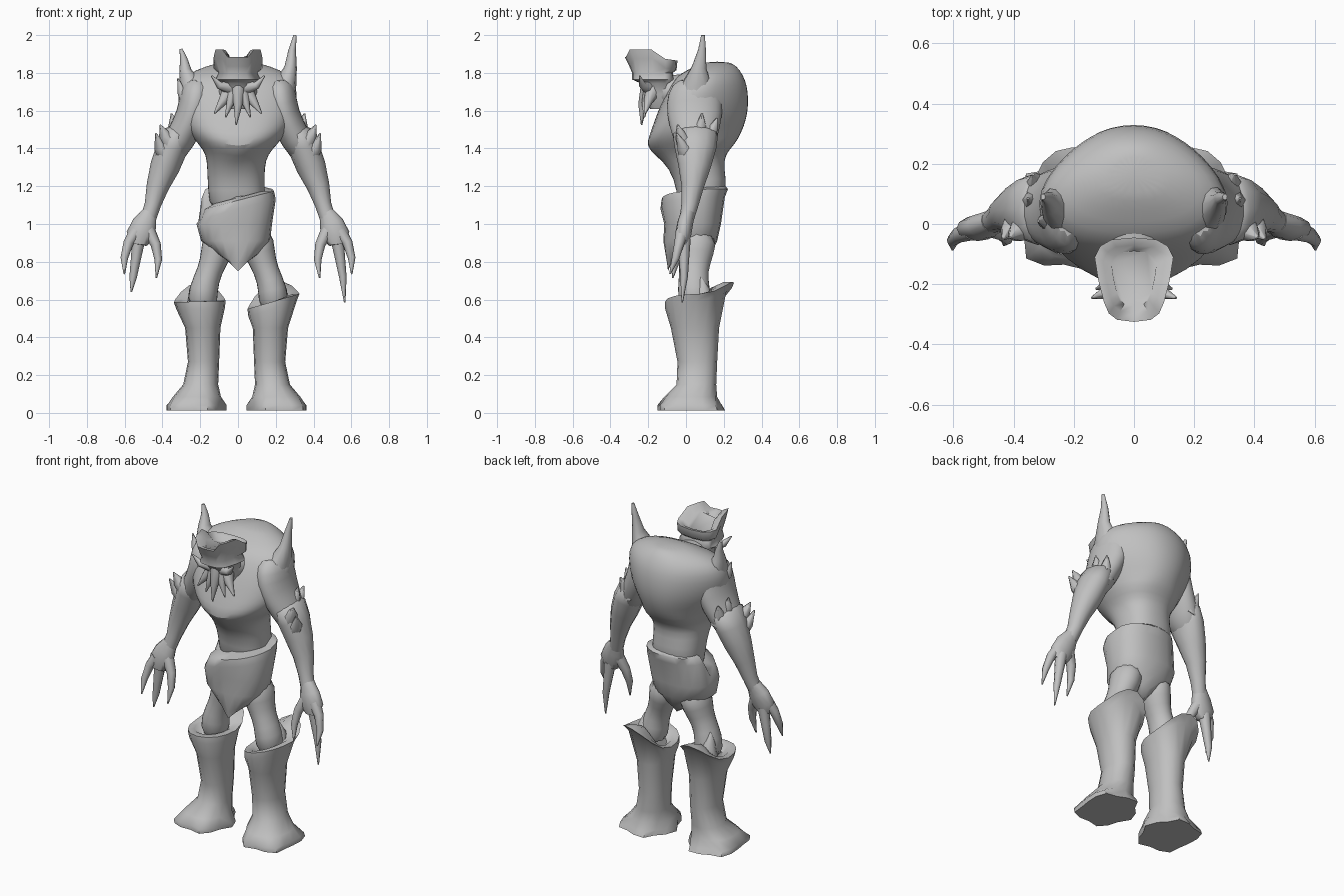
import bpy, bmesh, math
from mathutils import Vector

grey = bpy.data.materials.new("stone grey")
grey.diffuse_color = (0.53, 0.53, 0.53, 1)


def finish(name, bm, subdiv=0):
    bmesh.ops.recalc_face_normals(bm, faces=bm.faces)
    mesh = bpy.data.meshes.new(name)
    bm.to_mesh(mesh)
    bm.free()
    mesh.materials.append(grey)
    ob = bpy.data.objects.new(name, mesh)
    bpy.context.collection.objects.link(ob)
    if subdiv:
        ob.modifiers.new("smooth", 'SUBSURF').levels = subdiv
        ob.modifiers["smooth"].render_levels = subdiv
    bpy.ops.object.select_all(action='DESELECT')
    ob.select_set(True)
    bpy.context.view_layer.objects.active = ob
    bpy.ops.object.shade_smooth_by_angle(angle=math.radians(60))
    return ob


def skin(name, rings, subdiv=0):
    """Bridge a list of point rings and cap both ends."""
    bm = bmesh.new()
    vs = [[bm.verts.new(p) for p in r] for r in rings]
    n = len(vs[0])
    for a, b in zip(vs, vs[1:]):
        for i in range(n):
            j = (i + 1) % n
            bm.faces.new((a[i], a[j], b[j], b[i]))
    bm.faces.new(vs[0])
    bm.faces.new(vs[-1])
    return finish(name, bm, subdiv)


def sgnpow(v, e):
    return math.copysign(abs(v) ** e, v)


def loft(name, rows, n=16, power=0.85, shape=None, subdiv=0):
    """Level rings given as (z, x min, x max, y min, y max)."""
    rings = []
    for k, (z, x0, x1, y0, y1) in enumerate(rows):
        ring = []
        for i in range(n):
            a = 2 * math.pi * i / n
            c, s = sgnpow(math.cos(a), power), sgnpow(math.sin(a), power)
            p = Vector(((x0 + x1) / 2 + c * (x1 - x0) / 2,
                        (y0 + y1) / 2 + s * (y1 - y0) / 2, z))
            ring.append(shape(k, i, c, s, p) if shape else p)
        rings.append(ring)
    return skin(name, rings, subdiv)


def tube(name, path, n=10, ref=(0, 1, 0), subdiv=0):
    """Rings across a path of (x, y, z, side radius, depth radius)."""
    pts = [Vector(p[:3]) for p in path]
    rings = []
    for k, p in enumerate(path):
        t = (pts[min(k + 1, len(pts) - 1)] - pts[max(k - 1, 0)]).normalized()
        u = (Vector(ref) - t * t.dot(Vector(ref))).normalized()
        v = t.cross(u)
        rings.append([pts[k] + v * p[3] * math.cos(2 * math.pi * i / n)
                      + u * p[4] * math.sin(2 * math.pi * i / n) for i in range(n)])
    return skin(name, rings, subdiv)


def spike(name, base, mid, tip, r, n=8):
    path = [(*base, r, r), (*mid, r * 0.55, r * 0.55), (*tip, 0.004, 0.004)]
    return tube(name, path, n)


# Torso with hunched back and overhanging chest
def torso_shape(k, i, c, s, p):
    if k >= 5:                           # back narrows, chest stays broad
        p.x *= 1 - 0.36 * max(0, s) + 0.12 * max(0, -s)
    if 3 <= k <= 5 and s < -0.5:         # chest plates dip beside the middle
        p.z -= 0.025 * (abs(c) < 0.2) - 0.01
    return p


loft("torso", [
    (1.05, -.15, .14, -.05, .17), (1.18, -.16, .145, -.045, .225),
    (1.30, -.165, .14, -.09, .20), (1.37, -.17, .16, -.165, .21),
    (1.42, -.21, .21, -.215, .26), (1.48, -.26, .26, -.195, .295),
    (1.56, -.30, .295, -.165, .325), (1.65, -.32, .315, -.13, .335),
    (1.74, -.315, .31, -.085, .325), (1.795, -.27, .27, -.04, .30),
    (1.835, -.17, .17, .05, .27), (1.86, -.08, .08, .10, .23)],
    n=20, power=0.85, shape=torso_shape, subdiv=1)


# Hip guard with slanted upper rim and pointed front flap
def hip_shape(k, i, c, s, p):
    if k >= 4:
        p.z += (0.26 * p.x if s < 0.2 else 0.06)
    if k <= 1:
        p.z += 0.06 * abs(c) + 0.04 * max(s, 0)
    return p


loft("hip_guard", [
    (.75, -.06, .06, -.095, .09), (.79, -.12, .12, -.10, .125),
    (.91, -.195, .17, -.12, .165), (1.0, -.22, .18, -.115, .185),
    (1.08, -.20, .20, -.135, .205), (1.125, -.18, .19, -.13, .222),
    (1.14, -.13, .13, -.07, .21)], n=20, power=0.85, shape=hip_shape)


# Neck, head and jagged crown
tube("neck", [(0, .10, 1.70, .16, .12), (0, -.04, 1.69, .13, .10),
              (0, -.13, 1.71, .09, .09), (0, -.20, 1.74, .07, .05)],
     n=12, ref=(0, 0, 1), subdiv=1)


def head_shape(k, i, c, s, p):
    p.x *= 1 - 0.25 * min(1, max(0, 0.6 - s))
    if k >= 5:                           # crown tips and dips
        p.z += (0.04 if i in (0, 8, 9, 10, 14, 15) else 0) - 0.02 * max(0, s)
    return p


loft("head", [
    (1.61, -.06, .06, -.19, -.08), (1.69, -.10, .10, -.225, -.07),
    (1.745, -.10, .10, -.24, -.07), (1.765, -.13, .13, -.285, -.06),
    (1.80, -.11, .11, -.285, -.07), (1.835, -.14, .14, -.30, -.05),
    (1.885, -.14, .14, -.325, -.045), (1.88, -.11, .11, -.295, -.07),
    (1.855, -.08, .08, -.27, -.09)], n=16, power=0.65, shape=head_shape)

for s in (-1, 1):
    # Cheek tusks and beard tendrils
    spike("cheek_tusk", (s * .05, -.20, 1.725), (s * .10, -.23, 1.735), (s * .14, -.245, 1.785), .036)
    spike("outer_tendril", (s * .04, -.17, 1.71), (s * .08, -.20, 1.65), (s * .125, -.215, 1.585), .045)
    spike("inner_tendril", (s * .025, -.19, 1.71), (s * .042, -.215, 1.64), (s * .065, -.22, 1.565), .036)
spike("middle_tendril", (0, -.20, 1.72), (0, -.23, 1.63), (-.01, -.235, 1.525), .042)

for s in (-1, 1):
    # Shoulder horn, taller on one side
    tall = 1.0 if s > 0 else 0.68
    lean = 0.012 if s > 0 else -0.012
    tube("shoulder_horn", [
        (s * .215, .05, 1.66, .09, .12), (s * .245 + lean, .06, 1.75, .055, .075),
        (s * .267 + lean, .07, 1.77 + .06 * tall, .033, .04),
        (s * .287, .085, 1.77 + .15 * tall, .02, .022),
        (s * .302, .09, 1.77 + .23 * tall, .008, .01)], n=10)
    if s < 0:
        spike("shoulder_barb", (-.26, .0, 1.64), (-.30, .01, 1.70), (-.318, .01, 1.77), .04)
    # Upper arm
    tube("upper_arm", [
        (s * .205, .05, 1.77, .07, .10), (s * .218, .045, 1.69, .095, .15),
        (s * .238, .045, 1.58, .085, .155), (s * .305, .05, 1.45, .085, .12),
        (s * .375, .05, 1.34, .07, .08)], n=14, subdiv=1)

    # Armoured forearm
    tube("forearm", [
        (s * .305, .05, 1.495, .05, .09), (s * .318, .05, 1.475, .075, .12),
        (s * .350, .05, 1.40, .083, .11), (s * .388, .045, 1.30, .078, .085),
        (s * .425, .035, 1.20, .06, .06), (s * .452, .02, 1.10, .043, .045),
        (s * .475, .005, 1.03, .042, .038)], n=12)
    for base, mid, tip in (
            ((.35, .0, 1.42), (.39, -.03, 1.47), (.412, -.045, 1.525)),
            ((.31, .06, 1.46), (.34, .08, 1.52), (.352, .085, 1.585)),
            ((.31, .11, 1.44), (.325, .14, 1.50), (.335, .165, 1.56)),
            ((.375, .01, 1.37), (.415, -.02, 1.41), (.435, -.05, 1.48))):
        spike("forearm_spike", *[(s * p[0], p[1], p[2]) for p in (base, mid, tip)], .058, 6)
    # Palm
    tube("palm", [(s * .47, .01, 1.06, .04, .038), (s * .495, -.005, 1.0, .065, .042),
                  (s * .52, -.015, .94, .072, .042), (s * .525, -.02, .89, .045, .03)], n=12)
    # Clawed fingers
    drop = .585 if s > 0 else .64
    for name, pts in (
            ("thumb_claw", ((.475, -.01, .97), (.435, -.03, .89), (.422, -.05, .81), (.432, -.07, .715))),
            ("middle_claw", ((.525, -.01, .92), (.54, -.01, .82), (.555, -.01, .72), (.565, -.02, drop))),
            ("outer_claw", ((.54, -.02, .96), (.58, -.035, .90), (.602, -.055, .82), (.602, -.085, .735)))):
        tube(name, [(s * p[0], p[1], p[2], r, r) for p, r in zip(pts, (.035, .027, .02, .004))], 8)

    # Thigh and knee
    tube("thigh", [(s * .09, .055, .96, .10, .125), (s * .115, .05, .84, .085, .10),
                   (s * .15, .04, .75, .065, .075), (s * .185, .04, .66, .08, .09),
                   (s * .19, .05, .54, .085, .09)], n=12, subdiv=1)
    spike("knee_spur", (s * .21, .09, .58), (s * .225, .09, .66), (s * .225, .08, .72), .06)

    # Boot with flared rim, rising at the back and outside
    def boot_shape(k, i, c, d, p):
        if k >= 6:
            p.z += 0.04 * c * (1 if s > 0 else -.1) + 0.10 * max(0, d) ** 2
        if k == 0 or k == 1:             # uneven toes
            p.x += 0.015 * c * (i % 3 - 1)
            p.y += 0.015 * d * (i % 3 - 1)
        p.x = s * p.x - (0.015 if s < 0 else 0)
        return p

    loft("boot", [
        (.012, .06, .375, -.15, .205), (.04, .06, .375, -.15, .19),
        (.085, .075, .33, -.115, .165), (.15, .09, .275, -.05, .16),
        (.27, .085, .25, -.045, .165), (.45, .078, .265, -.08, .175),
        (.55, .055, .31, -.11, .215), (.59, .05, .325, -.11, .255),
        (.59, .09, .29, -.07, .21), (.56, .12, .25, -.03, .14)],
        n=16, power=0.92, shape=boot_shape)
